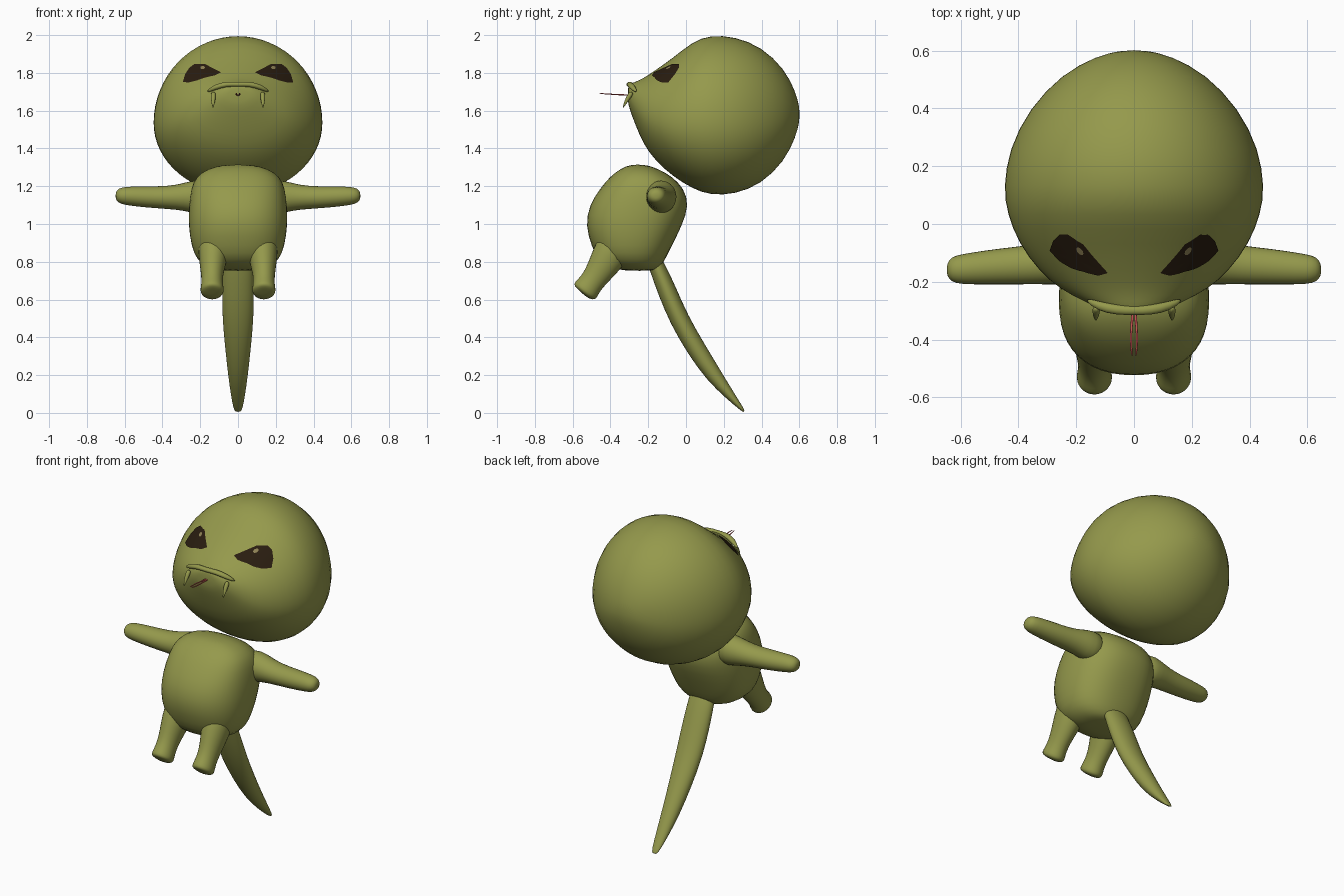
import bpy, bmesh, math
from mathutils import Vector
from mathutils.bvhtree import BVHTree

old = bpy.data.objects.get("Cube")
if old:
    bpy.data.objects.remove(old, do_unlink=True)


def material(name, rgb):
    m = bpy.data.materials.new(name)
    m.use_nodes = True
    m.diffuse_color = (*rgb, 1)
    bsdf = next(n for n in m.node_tree.nodes if n.type == 'BSDF_PRINCIPLED')
    bsdf.inputs["Base Color"].default_value = (*rgb, 1)
    return m


OLIVE = material("olive_skin", (0.30, 0.32, 0.072))
DARK = material("dark_brown_eye", (0.022, 0.012, 0.005))
GLINT = material("tan_glint", (0.27, 0.22, 0.09))
RED = material("red_tongue", (0.60, 0.09, 0.09))


def finish(name, bm, mat, subsurf=0):
    mesh = bpy.data.meshes.new(name)
    bm.to_mesh(mesh)
    bm.free()
    for p in mesh.polygons:
        p.use_smooth = True
    mesh.materials.append(mat)
    ob = bpy.data.objects.new(name, mesh)
    bpy.context.scene.collection.objects.link(ob)
    if subsurf:
        mod = ob.modifiers.new("smooth", 'SUBSURF')
        mod.levels = mod.render_levels = subsurf
    return ob


def bridge(bm, a, b):
    for i in range(len(a)):
        j = (i + 1) % len(a)
        bm.faces.new((a[i], a[j], b[j], b[i]))


def loft(name, rings, mat, subsurf=1):
    """Skin a list of point rings and cap both ends."""
    bm = bmesh.new()
    loops = [[bm.verts.new(p) for p in r] for r in rings]
    for a, b in zip(loops, loops[1:]):
        bridge(bm, a, b)
    for end in (loops[0], loops[-1]):
        bm.faces.new(end)
    bmesh.ops.recalc_face_normals(bm, faces=bm.faces)
    return finish(name, bm, mat, subsurf)


def angles(n):
    return [math.tau * i / n for i in range(n)]


def tube(name, path, side, mat=OLIVE, n=14, subsurf=1):
    """Path rows: x, y, z, radius along side, radius across it."""
    pts = [Vector(p[:3]) for p in path]
    side = Vector(side)
    rings = []
    for i, p in enumerate(path):
        t = pts[min(i + 1, len(pts) - 1)] - pts[max(i - 1, 0)]
        u = (side - t * side.dot(t) / t.length_squared).normalized()
        v = t.cross(u).normalized()
        rings.append([pts[i] + u * p[3] * math.cos(a) + v * p[4] * math.sin(a)
                      for a in angles(n)])
    return loft(name, rings, mat, subsurf)


# Head: slices along y as y, top, bottom, half width
HEAD = [(-.308, 1.72, 1.65, .06), (-.30, 1.742, 1.61, .10),
        (-.27, 1.752, 1.53, .17), (-.225, 1.772, 1.42, .258),
        (-.163, 1.815, 1.335, .33), (-.07, 1.88, 1.25, .40),
        (.035, 1.968, 1.185, .442), (.128, 2.003, 1.15, .455),
        (.26, 1.995, 1.155, .435), (.40, 1.94, 1.21, .365),
        (.52, 1.825, 1.33, .25), (.582, 1.70, 1.46, .13),
        (.602, 1.61, 1.55, .04)]
rings = []
for y, top, bot, hw in HEAD:
    mid = bot + .45 * (top - bot)
    rings.append([(hw * math.cos(a), y, mid + math.sin(a) *
                   ((top - mid) if math.sin(a) > 0 else (mid - bot)))
                  for a in angles(32)])
head = loft("head", rings, OLIVE)

# Body: slices along z as z, front, back, half width
BODY = [(.752, -.32, -.17, .09), (.765, -.39, -.14, .16),
        (.81, -.47, -.11, .22), (.88, -.50, -.075, .248),
        (.99, -.535, -.02, .265), (1.10, -.515, .02, .262),
        (1.19, -.455, -.01, .25), (1.25, -.405, -.07, .225),
        (1.295, -.345, -.15, .16), (1.315, -.29, -.22, .07)]


def squarish(v):
    return math.copysign(abs(v) ** .85, v)


loft("body", [[(hw * squarish(math.cos(a)),
                (f + b) / 2 + (b - f) / 2 * squarish(math.sin(a)), z)
               for a in angles(24)] for z, f, b, hw in BODY], OLIVE)

# Tail
tube("tail", [(0, -.20, .88, .07, .03), (0, -.155, .78, .084, .045),
              (0, -.10, .645, .087, .052), (0, -.037, .495, .085, .053),
              (0, .05, .345, .070, .053), (0, .145, .20, .054, .046),
              (0, .235, .09, .038, .026), (0, .298, .018, .024, .010),
              (0, .308, .006, .012, .004)], (1, 0, 0))

# Upper lip ridge over the mouth
tube("upper_lip", [(-.165, -.262, 1.70, .006, .006), (-.12, -.285, 1.725, .018, .016),
                   (-.06, -.298, 1.742, .018, .014), (0, -.300, 1.738, .016, .014),
                   (.06, -.298, 1.742, .018, .014), (.12, -.285, 1.725, .018, .016),
                   (.165, -.262, 1.70, .006, .006)], (0, 1, 0), n=10)

bpy.context.view_layer.update()
surface = BVHTree.FromObject(head, bpy.context.evaluated_depsgraph_get())


def plate(name, outline, mat, lift):
    """Thin painted patch laid on the front of the head."""
    cx = sum(p[0] for p in outline) / len(outline)
    cz = sum(p[1] for p in outline) / len(outline)
    dense = []
    for p, q in zip(outline, outline[1:] + outline[:1]):
        dense += [(p[0] + (q[0] - p[0]) * k / 3, p[1] + (q[1] - p[1]) * k / 3)
                  for k in range(3)]
    bm = bmesh.new()
    loops = []
    for s in (.05, .25, .5, .75, 1):
        loop = []
        for x, z in dense:
            start = Vector((cx + (x - cx) * s, -2, cz + (z - cz) * s))
            hit, normal, _, _ = surface.ray_cast(start, Vector((0, 1, 0)))
            loop.append(bm.verts.new(hit + normal * lift))
        loops.append(loop)
    bm.faces.new(loops[0])
    for a, b in zip(loops, loops[1:]):
        bridge(bm, a, b)
    bmesh.ops.recalc_face_normals(bm, faces=bm.faces)
    bm.normal_update()
    if sum(f.normal.y for f in bm.faces) > 0:
        bmesh.ops.reverse_faces(bm, faces=bm.faces)
    return finish(name, bm, mat)


EYE = [(.29, 1.748), (.278, 1.79), (.255, 1.826), (.227, 1.845), (.175, 1.845),
       (.132, 1.822), (.09, 1.80), (.122, 1.784), (.175, 1.772),
       (.217, 1.757), (.254, 1.748)]

# Paired parts
for s, label in ((1, "left"), (-1, "right")):
    tube(label + "_arm", [(s * .14, -.13, 1.14, .08, .09), (s * .23, -.13, 1.145, .085, .092),
                          (s * .29, -.135, 1.143, .076, .074), (s * .37, -.142, 1.14, .069, .062),
                          (s * .48, -.148, 1.143, .063, .058), (s * .57, -.155, 1.148, .056, .052),
                          (s * .62, -.158, 1.15, .050, .046), (s * .642, -.158, 1.152, .034, .03),
                          (s * .648, -.158, 1.152, .012, .012)], (0, 1, 0))
    tube(label + "_leg", [(s * .125, -.34, .94, .08, .10), (s * .13, -.39, .86, .085, .10),
                          (s * .135, -.435, .785, .070, .085), (s * .137, -.475, .725, .059, .070),
                          (s * .137, -.505, .685, .058, .066), (s * .137, -.528, .654, .064, .073),
                          (s * .137, -.538, .640, .062, .071), (s * .137, -.544, .632, .045, .05),
                          (s * .137, -.546, .630, .015, .015)], (1, 0, 0))
    tube(label + "_fang", [(s * .13, -.285, 1.70, .014, .014), (s * .131, -.305, 1.67, .014, .013),
                           (s * .132, -.322, 1.64, .009, .008),
                           (s * .132, -.334, 1.614, .002, .002)], (1, 0, 0), n=10)
    tube(label + "_tongue_fork", [(s * .003, -.28, 1.682, .005, .005),
                                  (s * .006, -.33, 1.683, .005, .004),
                                  (s * .011, -.38, 1.686, .004, .003),
                                  (s * .010, -.43, 1.689, .004, .003),
                                  (s * .006, -.46, 1.692, .002, .002)], (1, 0, 0), RED, 8)
    plate(label + "_eye", [(s * x, z) for x, z in EYE], DARK, .004)
    plate(label + "_eye_glint", [(s * .185 + .012 * math.cos(a), 1.823 + .009 * math.sin(a))
                                 for a in angles(10)], GLINT, .007)
